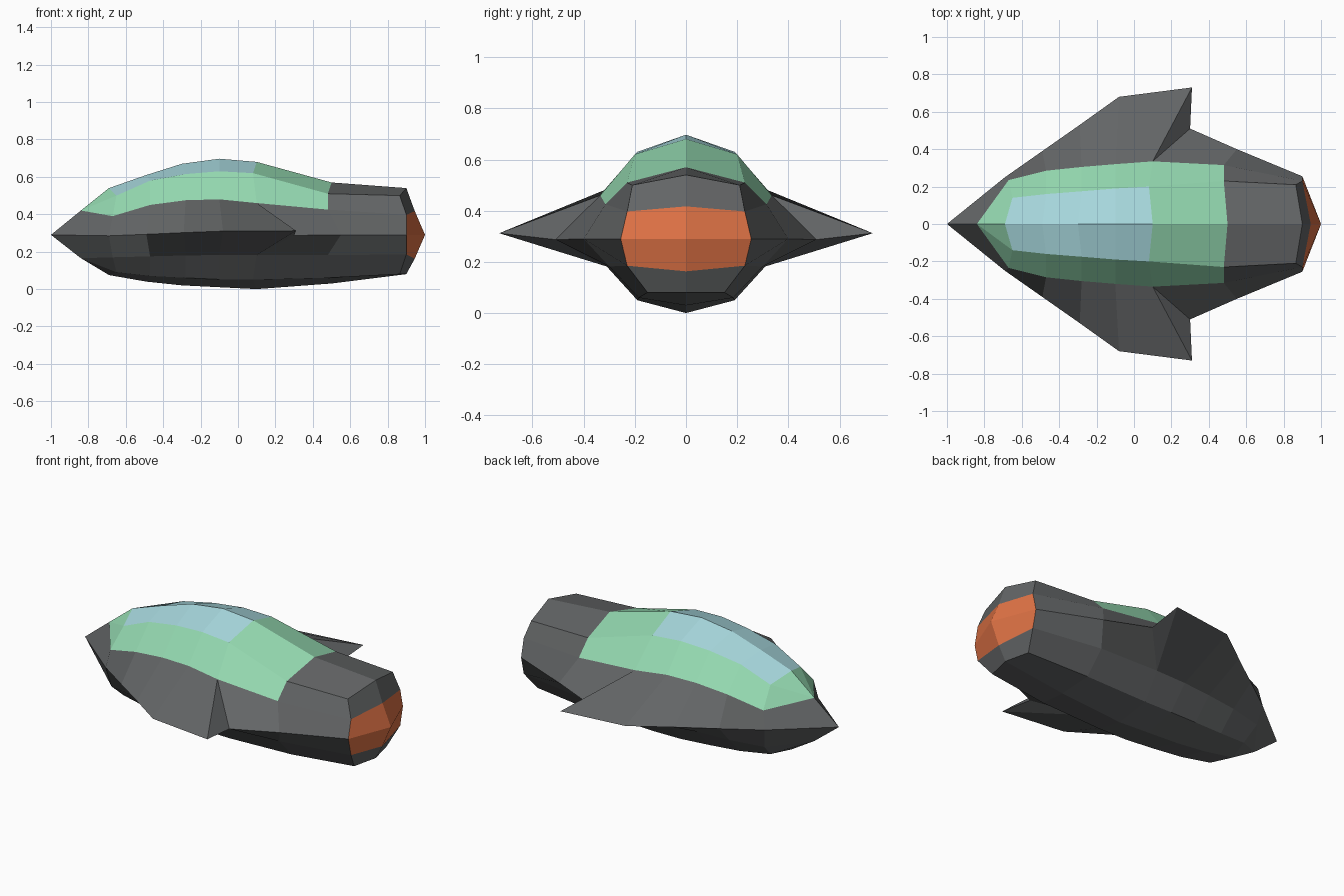
import bpy

if "Cube" in bpy.data.objects:
    bpy.data.objects.remove(bpy.data.objects["Cube"])

# Colours
def material(name, rgb):
    m = bpy.data.materials.new(name)
    m.diffuse_color = (*rgb, 1)
    m.use_nodes = True
    m.node_tree.nodes["Principled BSDF"].inputs["Base Color"].default_value = m.diffuse_color
    return m

PARTS = {
    "hull": material("dark_grey", (0.125, 0.131, 0.134)),
    "canopy_frame": material("mint_green", (0.30, 0.70, 0.44)),
    "canopy_glass": material("pale_blue", (0.39, 0.69, 0.73)),
    "engine_glow": material("orange", (0.74, 0.17, 0.06)),
}

# Stations along the hull; the one at 0.1 is doubled for the notch behind the wing
X = [-0.84, -0.68, -0.48, -0.29, -0.10, 0.10, 0.49, 0.89]

def row(ys, zs, xs=X, cap=None):
    """Lengthwise line of points, with the doubled station and the tail cap point."""
    pts = list(zip(xs, ys, zs))
    pts.insert(5, pts[5])
    return pts + [cap or pts[-1]]

flat = [0] * 8
spine_x = [-0.84, -0.69, -0.49, -0.30, -0.10, 0.10, 0.50, 0.90]
shoulder_x = [-0.84, -0.65, -0.47, -0.28, -0.10, 0.08, 0.48, 0.865]
sill_x = [-0.84, -0.67, -0.47, -0.28, -0.10, 0.10, 0.48, 0.90]
top_end, low_end = (0.90, 0, 0.54), (0.90, 0, 0.08)

spine = row(flat, [0.42, 0.54, 0.61, 0.67, 0.697, 0.68, 0.57, 0.54], spine_x)
shoulder = row([0, 0.14, 0.16, 0.175, 0.19, 0.20, 0.23, 0.21],
               [0.42, 0.50, 0.58, 0.615, 0.63, 0.62, 0.51, 0.50], shoulder_x, top_end)
sill = row([0, 0.235, 0.285, 0.305, 0.32, 0.335, 0.315, 0.23],
           [0.42, 0.39, 0.45, 0.475, 0.48, 0.46, 0.425, 0.397], sill_x, (0.945, 0, 0.417))
# Widest line: nose, wing leading edge, wing tip, notch, tail
wing = [(-1, 0, 0.29), (-0.69, 0.25, 0.285), (-0.49, 0.39, 0.293), (-0.29, 0.53, 0.302),
        (-0.08, 0.68, 0.31), (0.31, 0.73, 0.312), (0.30, 0.51, 0.287),
        (0.55, 0.40, 0.29), (0.90, 0.255, 0.29), (1, 0, 0.29)]
chine = row([0, 0.225, 0.27, 0.29, 0.305, 0.31, 0.30, 0.23],
            [0.165, 0.17, 0.175, 0.18, 0.182, 0.182, 0.182, 0.185], sill_x, (0.945, 0, 0.163))
keel_side = row([0, 0.14, 0.165, 0.18, 0.19, 0.19, 0.185, 0.15],
                [0.165, 0.09, 0.07, 0.06, 0.052, 0.05, 0.06, 0.08], shoulder_x, low_end)
keel = row(flat, [0.165, 0.075, 0.04, 0.02, 0.01, 0, 0.03, 0.08], spine_x)
ROWS = [spine, shoulder, sill, wing, chine, keel_side, keel]

def part_of(i, j):
    """Part to which the patch after station i, below row j, belongs."""
    if i == 8:
        return "engine_glow" if j in (2, 3) else "hull"
    if j == 0 and 1 <= i <= 4:
        return "canopy_glass"
    if j <= 1 and i <= 6:
        return "canopy_frame"
    return "hull"

# Skin the rows, one object per part, mirrored across the centre line
faces = {name: [] for name in PARTS}
for j in range(len(ROWS) - 1):
    for i in range(9):
        corners = [ROWS[j][i], ROWS[j][i + 1], ROWS[j + 1][i + 1], ROWS[j + 1][i]]
        corners = list(dict.fromkeys(corners))
        if len(corners) > 2 and any(abs(c[1]) > 1e-6 for c in corners):
            faces[part_of(i, j)].append(corners)

for name, mat in PARTS.items():
    verts = list(dict.fromkeys(p for f in faces[name] for p in f))
    index = {p: k for k, p in enumerate(verts)}
    mesh = bpy.data.meshes.new(name)
    mesh.from_pydata(verts, [], [[index[p] for p in f] for f in faces[name]])
    mesh.materials.append(mat)
    obj = bpy.data.objects.new(name, mesh)
    bpy.context.collection.objects.link(obj)
    mirror = obj.modifiers.new("mirror", "MIRROR")
    mirror.use_axis = (False, True, False)
    mirror.use_clip = True
